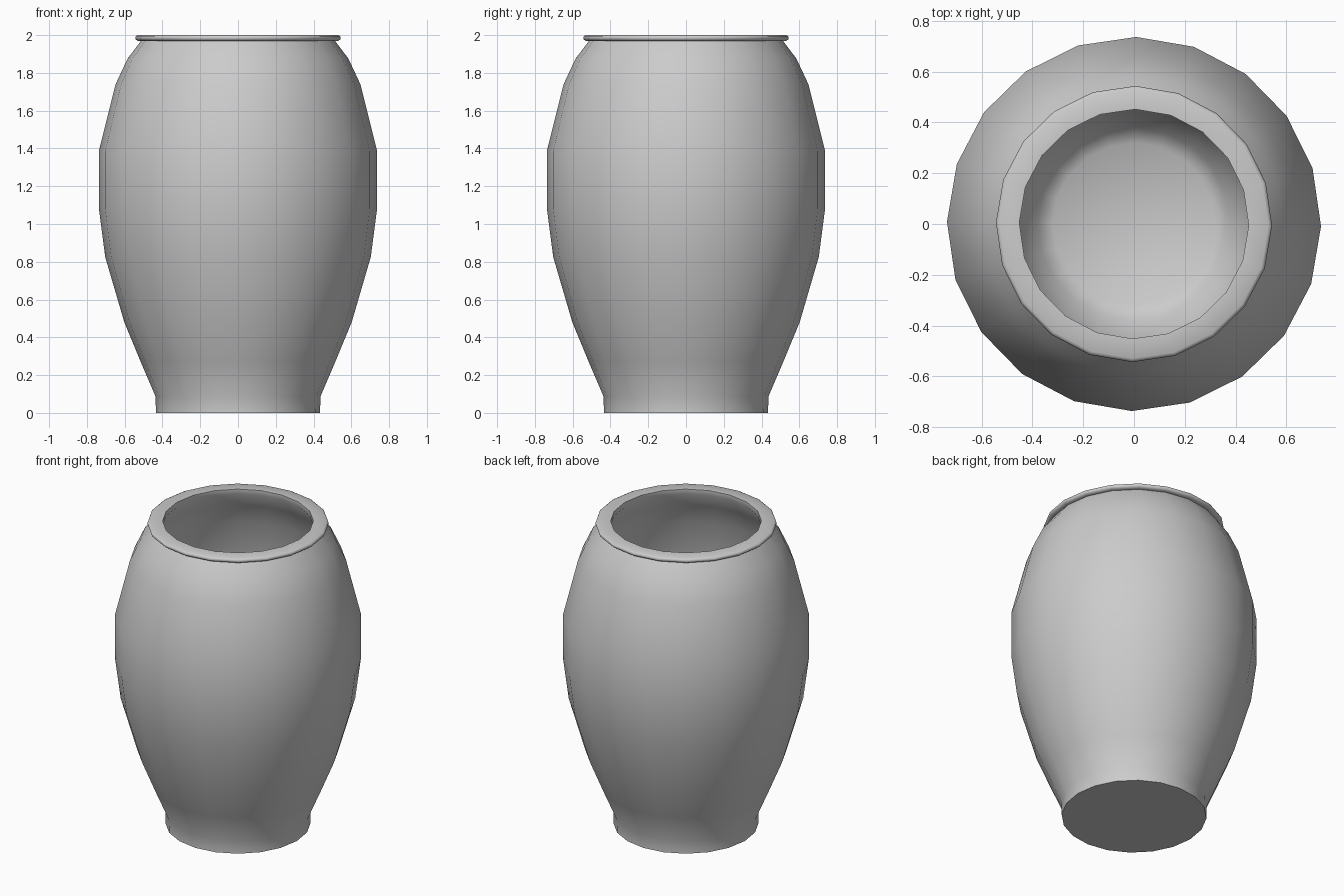
import bpy
import math

if "Cube" in bpy.data.objects:
    bpy.data.objects.remove(bpy.data.objects["Cube"])

SIDES = 20
TURN = math.radians(-0.7)

# Closed half-section (radius, height): outer wall, rolled rim, inner wall, floor
outer = [(0.435, 0.0), (0.436, 0.085), (0.515, 0.27), (0.602, 0.48), (0.703, 0.825),
         (0.737, 1.085), (0.737, 1.385), (0.648, 1.74), (0.585, 1.875), (0.515, 1.968)]
rim = [(0.53, 1.969), (0.541, 1.976), (0.544, 1.985), (0.541, 1.994), (0.53, 2.0), (0.452, 2.0)]
inner = [(0.452, 1.968), (0.525, 1.86), (0.59, 1.72), (0.675, 1.375), (0.675, 1.09),
         (0.64, 0.84), (0.54, 0.5), (0.455, 0.29), (0.38, 0.13), (0.32, 0.09)]


def lathe(name, profile):
    """Revolve a profile round z, capping both ends with flat discs."""
    verts, faces = [], []
    for r, z in profile:
        for i in range(SIDES):
            a = TURN + 2 * math.pi * i / SIDES
            verts.append((r * math.cos(a), r * math.sin(a), z))
    for k in range(len(profile) - 1):
        for i in range(SIDES):
            j = (i + 1) % SIDES
            a, b = k * SIDES, (k + 1) * SIDES
            faces.append((a + i, a + j, b + j, b + i))
    last = (len(profile) - 1) * SIDES
    faces.append(tuple(reversed(range(SIDES))))
    faces.append(tuple(range(last, last + SIDES)))
    mesh = bpy.data.meshes.new(name)
    mesh.from_pydata(verts, [], faces)
    obj = bpy.data.objects.new(name, mesh)
    bpy.context.collection.objects.link(obj)
    return obj


# Hollow pot with smooth walls and a crisp base edge
pot = lathe("pot", outer + rim + inner)
bpy.context.view_layer.objects.active = pot
pot.select_set(True)
bpy.ops.object.shade_smooth_by_angle(angle=math.radians(50))
